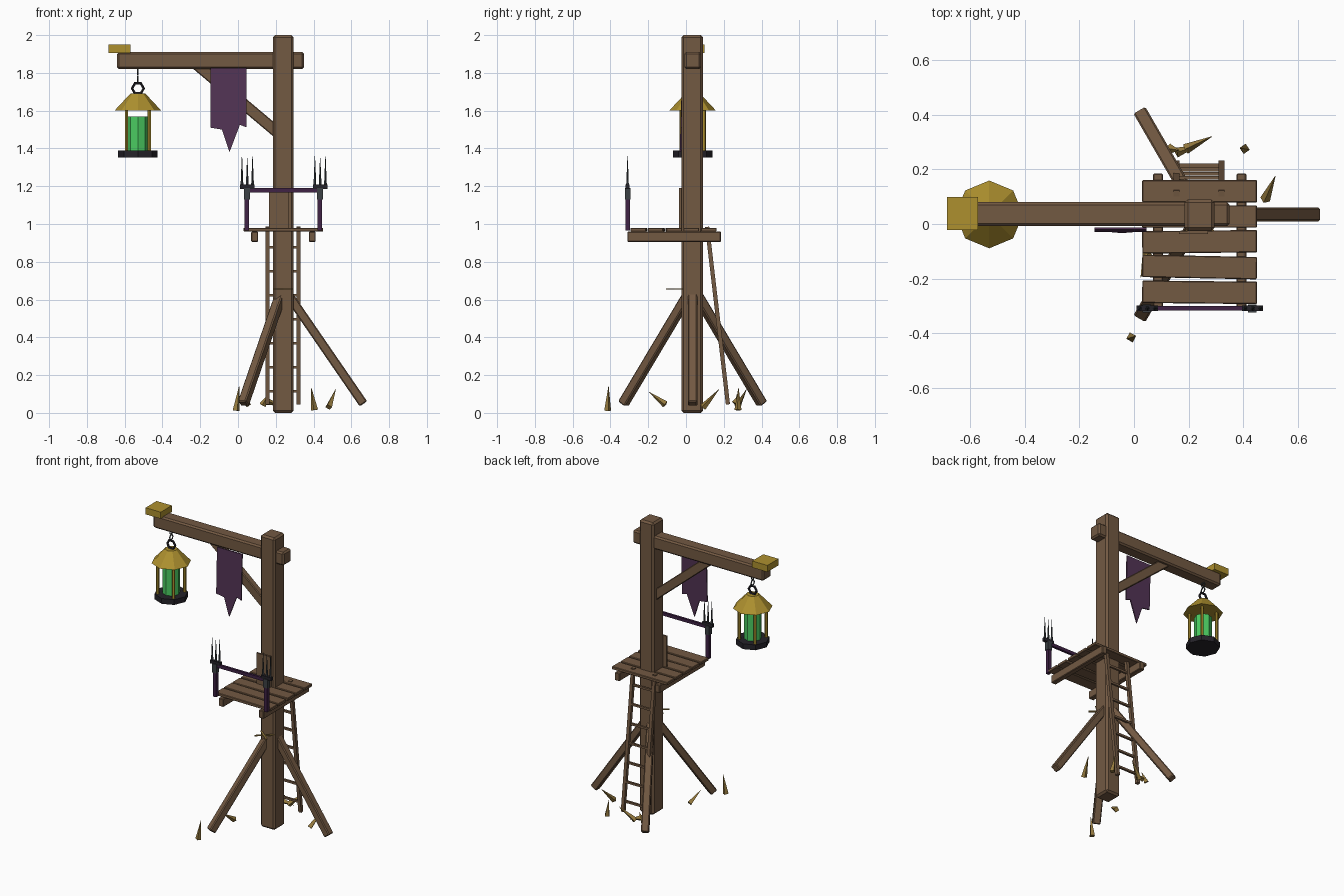
import bpy, bmesh, math
from mathutils import Vector, Matrix

if "Cube" in bpy.data.objects:
    bpy.data.objects.remove(bpy.data.objects["Cube"])


def mat(name, r, g, b):
    m = bpy.data.materials.new(name)
    m.diffuse_color = (r, g, b, 1)
    m.use_nodes = True
    m.node_tree.nodes["Principled BSDF"].inputs["Base Color"].default_value = m.diffuse_color
    return m


WOOD = mat("brown wood", 0.17, 0.1, 0.055)
GOLD = mat("gold", 0.42, 0.28, 0.028)
STRAW = mat("straw", 0.31, 0.2, 0.05)
GREEN = mat("green glass", 0.07, 0.6, 0.12)
CLOTH = mat("purple cloth", 0.085, 0.034, 0.09)
RAIL = mat("dark purple", 0.05, 0.016, 0.06)
BLACK = mat("black iron", 0.018, 0.016, 0.022)
IRON = mat("grey iron", 0.045, 0.053, 0.058)


def finish(name, bm, m, bevel=0):
    if bevel:
        bmesh.ops.bevel(bm, geom=bm.edges[:], offset=bevel, segments=1, affect='EDGES')
    bmesh.ops.recalc_face_normals(bm, faces=bm.faces[:])
    me = bpy.data.meshes.new(name)
    bm.to_mesh(me)
    bm.free()
    me.materials.append(m)
    ob = bpy.data.objects.new(name, me)
    bpy.context.collection.objects.link(ob)
    return ob


def box(name, x0, x1, y0, y1, z0, z1, m, bevel=0.0, turn=0.0):
    bm = bmesh.new()
    M = (Matrix.Translation(((x0 + x1) / 2, (y0 + y1) / 2, (z0 + z1) / 2))
         @ Matrix.Rotation(turn, 4, 'Z') @ Matrix.Diagonal((x1 - x0, y1 - y0, z1 - z0, 1)))
    bmesh.ops.create_cube(bm, size=1, matrix=M)
    return finish(name, bm, m, bevel)


def along(p, q):
    p, q = Vector(p), Vector(q)
    M = Matrix.Translation((p + q) / 2) @ (q - p).to_track_quat('Z', 'Y').to_matrix().to_4x4()
    return M, (q - p).length


def bar(name, p, q, w, h, m, bevel=0.0):
    M, L = along(p, q)
    bm = bmesh.new()
    bmesh.ops.create_cube(bm, size=1, matrix=M @ Matrix.Diagonal((w, h, L, 1)))
    return finish(name, bm, m, bevel)


def cone(name, p, q, r1, r2, n, m):
    M, L = along(p, q)
    bm = bmesh.new()
    bmesh.ops.create_cone(bm, cap_ends=True, segments=n, radius1=r1, radius2=r2, depth=L, matrix=M)
    return finish(name, bm, m)


def ring(name, loc, R, r, n, m, turn=0.0):
    bpy.ops.mesh.primitive_torus_add(location=loc, rotation=(math.pi / 2, 0, turn), major_segments=n,
                                     minor_segments=5, major_radius=R, minor_radius=r)
    ob = bpy.context.object
    ob.name = name
    ob.data.materials.append(m)


PX, PY = 0.24, 0.035   # post axis

# Post, arm and arm brace
box("post", PX - .055, PX + .055, PY - .06, PY + .055, 0, 2, WOOD, 0.012)
box("arm", -.64, .35, -.008, .08, 1.82, 1.91, WOOD, 0.01)
box("arm_cap", -.685, -.57, -.022, .098, 1.905, 1.95, GOLD)
bar("arm_brace", (-.225, PY, 1.85), (.22, PY, 1.475), .045, .06, WOOD, 0.005)

# Three struts spread evenly around the post
for i in range(3):
    a = math.radians(120 * i)
    c, s = math.cos(a), math.sin(a)
    bar(f"strut_{i}", (PX + .02 * c, PY + .02 * s, .635), (PX + .424 * c, PY + .424 * s, .048),
        .05, .048, WOOD, 0.006)

# Platform planks on two joists
for i in range(5):
    y = -.25 + .0925 * i
    box(f"plank_{i}", .03, .45, y - .041, y + .041, .96, .98, WOOD, 0.003, (-.01, -.02, .01, .0, .0)[i])
for i, x in enumerate((.088, .393)):
    box(f"joist_{i}", x - .018, x + .018, -.31, .185, .905, .96, WOOD, 0.004)
box("back_board", .165, .27, -.037, -.025, .98, 1.19, WOOD)

# Ladder leaning on the back of the platform
def ladder_y(z):
    return .222 - .117 * (z - .045)


for i, x in enumerate((.156, .32)):
    bar(f"ladder_side_{i}", (x, ladder_y(.045), .045), (x, ladder_y(.985), .985), .022, .022, WOOD)
for i in range(7):
    z = .115 + .127 * i
    bar(f"ladder_rung_{i}", (.15, ladder_y(z), z), (.326, ladder_y(z), z), .014, .014, WOOD)

# Front railing with spiked iron posts
RY = -.309
box("rail", .04, .44, RY - .008, RY + .008, 1.168, 1.19, RAIL)
for i, x in enumerate((.047, .433)):
    box(f"rail_post_{i}", x - .012, x + .012, RY - .012, RY + .012, .965, 1.18, RAIL)
    box(f"rail_collar_{i}", x - .016, x + .016, RY - .015, RY + .015, 1.13, 1.19, IRON)
    box(f"fork_base_{i}", x - .037, x + .04, RY - .01, RY + .01, 1.185, 1.208, BLACK)
    for j in (-1, 0, 1):
        px = x + .002 + .028 * j
        cone(f"prong_{i}_{j}", (px, RY, 1.2), (px, RY, 1.36 if j else 1.35), .008, .001, 5, IRON)

# Hanging banner: pointed outline, leaning slightly
outline = [(-.145, 1.825), (.045, 1.825), (.045, 1.512), (.01, 1.525), (-.045, 1.38), (-.085, 1.5), (-.145, 1.51)]
bm = bmesh.new()
f = bm.faces.new([bm.verts.new((x, -.012 - .03 * (1.825 - z), z)) for x, z in outline])
ext = bmesh.ops.extrude_face_region(bm, geom=[f])
bmesh.ops.translate(bm, vec=(0, -.008, 0), verts=[v for v in ext['geom'] if isinstance(v, bmesh.types.BMVert)])
finish("banner", bm, CLOTH)

# Lantern hung from the arm
LX, LY = -.53, PY
ring("chain_link_upper", (LX, LY, 1.805), .016, .004, 6, IRON, math.pi / 2)
ring("chain_link_lower", (LX, LY, 1.768), .018, .004, 6, IRON, math.pi / 2)
ring("lantern_ring", (LX, LY, 1.718), .03, .008, 6, BLACK)
cone("lantern_roof", (LX, LY, 1.6), (LX, LY, 1.69), .124, .04, 8, GOLD)
cone("lantern_glass", (LX, LY, 1.39), (LX, LY, 1.57), .055, .055, 8, GREEN)
cone("lantern_base", (LX, LY, 1.352), (LX, LY, 1.388), .105, .105, 8, BLACK)
for i, (sx, sy) in enumerate(((-1, -1), (1, -1), (1, 1), (-1, 1))):
    x, y = LX + .06 * sx, LY + .06 * sy
    cone(f"lantern_post_{i}", (x, y, 1.38), (x, y, 1.61), .01, .01, 6, GOLD)

# Straw spikes on the ground and two slivers stuck in the post
spikes = [((-.01, -.415, .012), (.006, -.41, .14)), ((.48, .09, .03), (.517, .175, .125)),
          ((.405, .275, .015), (.388, .278, .132)), ((.19, .275, .04), (.285, .32, .125)),
          ((.155, .262, .06), (.225, .282, .04)), ((.05, -.11, .045), (.025, -.195, .11)),
          ((.13, .275, .04), (.165, .27, .1))]
for i, (p, q) in enumerate(spikes):
    cone(f"straw_spike_{i}", p, q, .019, .001, 4, STRAW)
for i, s in enumerate((-1, 1)):
    bar(f"straw_sliver_{i}", (PX - .05 * s, -.02, .655), (PX + .045 * s, -.1, .655), .012, .005, STRAW)
